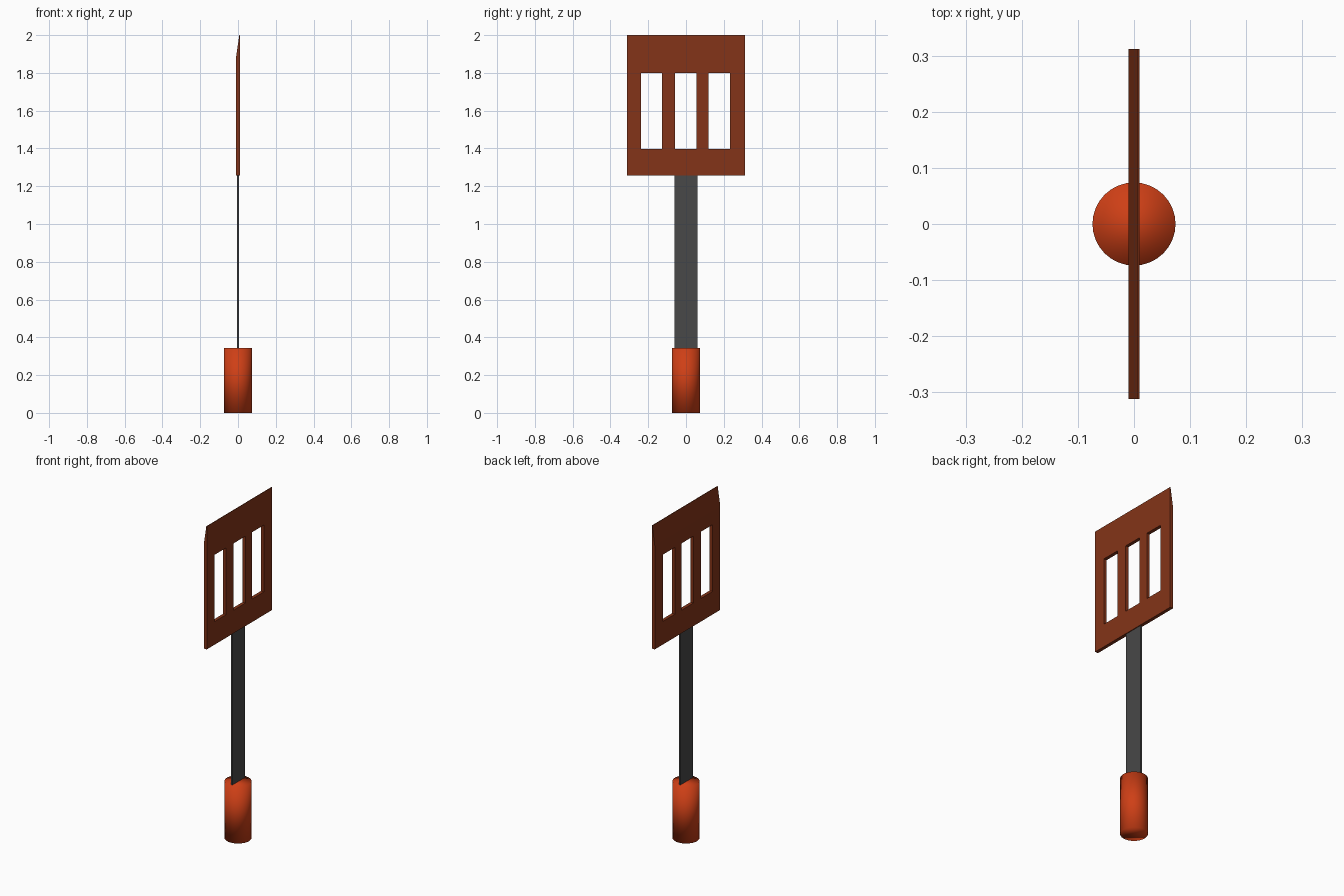
import bpy, bmesh
from mathutils import Vector

if "Cube" in bpy.data.objects:
    bpy.data.objects.remove(bpy.data.objects["Cube"])


def material(name, rgb):
    m = bpy.data.materials.new(name)
    m.diffuse_color = (*rgb, 1)
    m.use_nodes = True
    m.node_tree.nodes["Principled BSDF"].inputs["Base Color"].default_value = m.diffuse_color
    return m


def box(name, lo, hi, mat):
    lo, hi = Vector(lo), Vector(hi)
    bpy.ops.mesh.primitive_cube_add(size=1, location=(lo + hi) / 2)
    ob = bpy.context.object
    ob.name = name
    ob.scale = hi - lo
    ob.data.materials.append(mat)
    return ob


brown = material("blade_brown", (0.23, 0.034, 0.009))
orange = material("grip_orange", (0.62, 0.05, 0.008))
dark = material("shaft_dark", (0.065, 0.065, 0.065))

# Round grip, smooth all over
bpy.ops.mesh.primitive_cylinder_add(vertices=32, radius=0.074, depth=0.343,
                                    location=(0, 0, 0.1715))
grip = bpy.context.object
grip.name = "grip"
grip.data.materials.append(orange)
bpy.ops.object.shade_smooth()

# Flat shaft, set slightly into the grip
box("shaft", (-0.005, -0.06, 0.32), (0.005, 0.06, 1.27), dark)

# Slotted blade: a grid sheet without the slot cells, extruded to thickness
T = 0.01
ys = [-0.312, -0.239, -0.127, -0.058, 0.056, 0.119, 0.234, 0.312]
zs = [1.258, 1.397, 1.80, 1.885, 2.0]
bm = bmesh.new()
grid = [[bm.verts.new((-T, y, z)) for z in zs] for y in ys]
for i in range(len(ys) - 1):
    for j in range(len(zs) - 1):
        if j == 1 and i % 2 == 1:
            continue  # slot
        bm.faces.new((grid[i][j], grid[i + 1][j], grid[i + 1][j + 1], grid[i][j + 1]))
ext = bmesh.ops.extrude_face_region(bm, geom=bm.faces[:], use_keep_orig=True)
for v in ext["geom"]:
    if isinstance(v, bmesh.types.BMVert):
        v.co.x = T
# Sharpened top edge on one side
for v in bm.verts:
    if v.co.z > 1.99 and v.co.x < 0:
        v.co.x = T - 0.003
bmesh.ops.recalc_face_normals(bm, faces=bm.faces[:])
mesh = bpy.data.meshes.new("blade")
bm.to_mesh(mesh)
bm.free()
mesh.materials.append(brown)
bpy.context.collection.objects.link(bpy.data.objects.new("blade", mesh))
